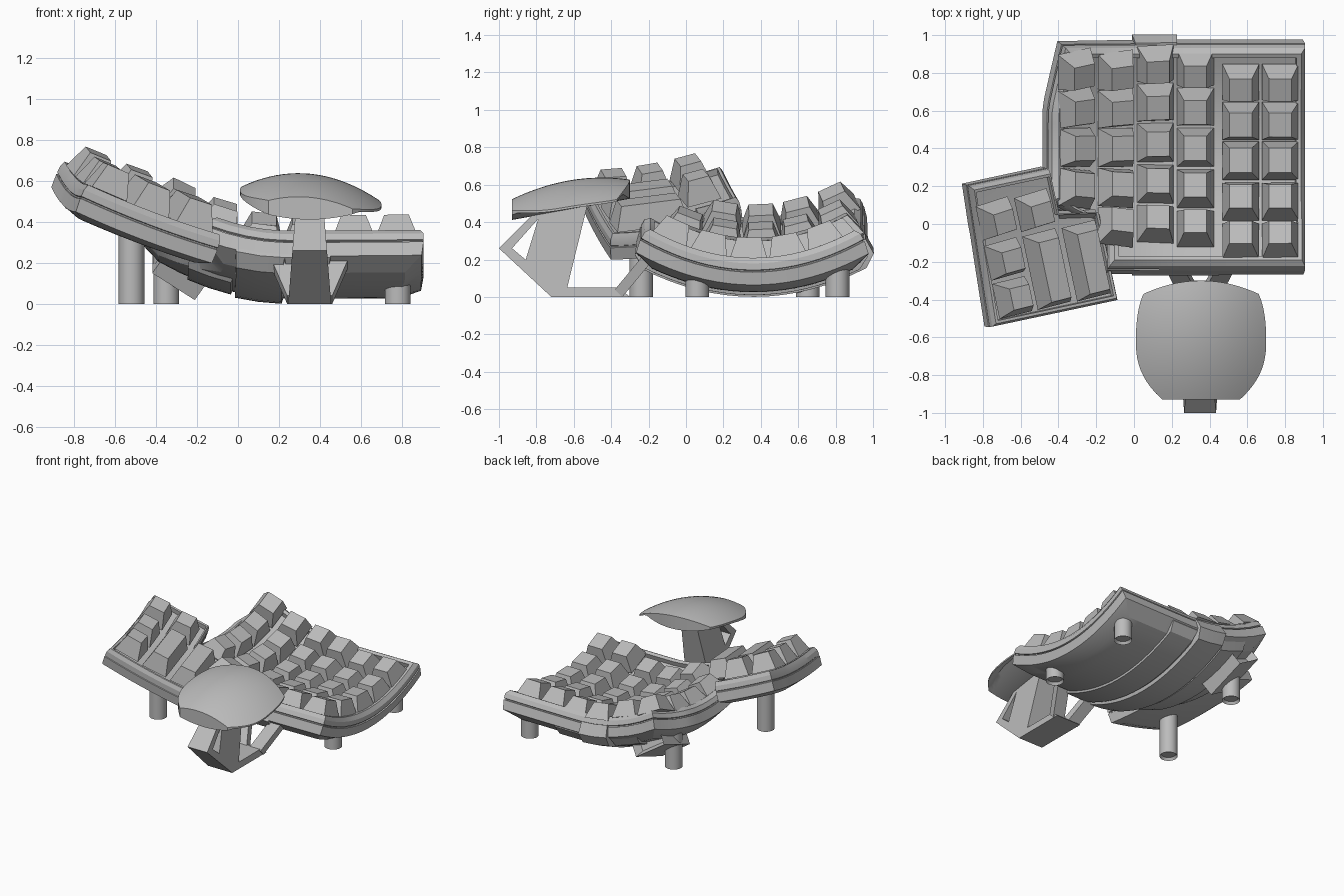
import bpy, bmesh, math
from mathutils import Vector, Matrix

if "Cube" in bpy.data.objects:
    bpy.data.objects.remove(bpy.data.objects["Cube"])

GREY = (0.5, 0.5, 0.5, 1)
mat = bpy.data.materials.new("plain grey")
mat.use_nodes = True
mat.diffuse_color = GREY
mat.node_tree.nodes["Principled BSDF"].inputs["Base Color"].default_value = GREY


def finish(name, bm, smooth=None):
    bmesh.ops.recalc_face_normals(bm, faces=bm.faces[:])
    me = bpy.data.meshes.new(name)
    bm.to_mesh(me)
    bm.free()
    me.materials.append(mat)
    ob = bpy.data.objects.new(name, me)
    bpy.context.collection.objects.link(ob)
    if smooth:
        bpy.context.view_layer.objects.active = ob
        ob.select_set(True)
        bpy.ops.object.shade_smooth_by_angle(angle=math.radians(smooth))
        ob.select_set(False)


# Curved surfaces that carry the keys
def well(x, y):
    tent = 0.52 if x < 0.25 else 0.01
    return 0.2 + 0.5 * (y - 0.36) ** 2 + tent * (x - 0.25) ** 2


CENTRE, YAW = Vector((-0.49, -0.11)), math.radians(12)


def to_thumb(x, y):
    d = Vector((x, y)) - CENTRE
    c, s = math.cos(YAW), math.sin(YAW)
    return d.x * c + d.y * s, d.y * c - d.x * s


def from_thumb(p, q):
    c, s = math.cos(YAW), math.sin(YAW)
    return CENTRE.x + p * c - q * s, CENTRE.y + p * s + q * c


def thumb(x, y):
    p, q = to_thumb(x, y)
    return 0.48 - 0.37 * p + 0.12 * p * p + 0.22 * q * q + 0.18 * q


def normal(surf, x, y, e=0.01):
    return Vector((surf(x - e, y) - surf(x + e, y),
                   surf(x, y - e) - surf(x, y + e), 2 * e)).normalized()


# Outlines map u, v in -1..1 to the plan
def lerp(a, b, t):
    return a + (b - a) * (t + 1) / 2


def well_outline(u, v):
    y = lerp(-0.21, 0.92, v)
    t = min(max((y + 0.02) / 0.14, 0), 1)
    left = -0.12 - 0.3 * t + 0.22 * max(y - 0.6, 0)
    return lerp(left, 0.905, u), y


def thumb_outline(u, v):
    right = 0.34 if v < 0.3 else 0.13
    return from_thumb(lerp(-0.315 + 0.02 * v, right, u), 0.37 * v)


def shell(name, outline, surf, loops, nu, nv):
    """Closed shell: inner grid, rings of (scale, offset), underside grid."""
    bm = bmesh.new()

    def vert(i, j, scale, off):
        x, y = outline(scale * (2 * i / nu - 1), scale * (2 * j / nv - 1))
        return bm.verts.new(Vector((x, y, surf(x, y))) + normal(surf, x, y) * off)

    edge = ([(i, 0) for i in range(nu)] + [(nu, j) for j in range(nv)]
            + [(i, nv) for i in range(nu, 0, -1)] + [(0, j) for j in range(nv, 0, -1)])
    rings = []
    for k, (scale, off) in enumerate(loops):
        if k in (0, len(loops) - 1):
            g = {(i, j): vert(i, j, scale, off) for i in range(nu + 1) for j in range(nv + 1)}
            for i in range(nu):
                for j in range(nv):
                    bm.faces.new((g[i, j], g[i + 1, j], g[i + 1, j + 1], g[i, j + 1]))
            rings.append([g[e] for e in edge])
        else:
            rings.append([vert(*e, scale, off) for e in edge])
    for a, b in zip(rings, rings[1:]):
        for k in range(len(edge)):
            m = (k + 1) % len(edge)
            bm.faces.new((a[k], a[m], b[m], b[k]))
    finish(name, bm, 20)


RIM = [(0.92, -0.03), (0.93, 0.005), (0.97, 0.005), (1, -0.025), (1, -0.06),
       (0.985, -0.063), (0.985, -0.069), (1, -0.072), (0.98, -0.14)]
shell("main_case", well_outline, well, RIM + [(0.82, -0.175)], 12, 20)
shell("thumb_case", thumb_outline, thumb, RIM + [(0.8, -0.16)], 10, 20)

# Stepped strips under the key columns
for name, x0, x1, y0, y1, depth in (("inner_hull", -0.18, 0.02, 0, 0.88, 0.19),
                                    ("middle_hull", 0.02, 0.23, -0.2, 0.93, 0.2),
                                    ("ring_hull", 0.23, 0.45, -0.2, 0.9, 0.19)):
    shell(name, lambda u, v: (lerp(x0, x1, u), lerp(y0, y1, v)), well,
          [(0.9, -0.05), (1, -0.06), (1, -0.15), (0.9, -depth)], 2, 16)


# Tapered keycaps standing on the surfaces
def keycap(name, surf, x, y, w, d, yaw=0.0, lift=-0.02, h=0.12):
    bm = bmesh.new()
    bmesh.ops.create_cube(bm, size=1)
    for v in bm.verts:
        top = v.co.z > 0
        inset = 0.075 if top else 0
        v.co = Vector((v.co.x * (w - inset), v.co.y * (d - inset), h if top else 0))
    n = normal(surf, x, y)
    ax = Vector((math.cos(yaw), math.sin(yaw), 0))
    ax = (ax - n * ax.dot(n)).normalized()
    rot = Matrix((ax, n.cross(ax), n)).transposed().to_4x4()
    base = Vector((x, y, surf(x, y))) + n * lift
    bm.transform(Matrix.Translation(base) @ rot)
    finish(name, bm)


columns = [(-0.315, 0.01, 4, -0.005), (-0.1, 0.01, 5, 0.005), (0.115, 0.035, 5, -0.02),
           (0.325, 0.01, 5, -0.02), (0.565, -0.06, 5, -0.005), (0.775, -0.06, 5, -0.005)]
for c, (x, shift, count, lift) in enumerate(columns):
    for r in range(count):
        y = (0.81, 0.605, 0.395, 0.18, -0.03)[r] + shift
        keycap(f"key_{c + 1}_{r + 1}", well, x, y, 0.195, 0.205, lift=lift)

thumb_keys = [(-0.215, 0.19, 0.19), (-0.215, -0.03, 0.19), (-0.215, -0.24, 0.19),
              (-0.005, 0.19, 0.19), (-0.005, -0.13, 0.4), (0.21, -0.13, 0.4)]
for k, (p, q, d) in enumerate(thumb_keys):
    keycap(f"thumb_key_{k + 1}", thumb, *from_thumb(p, q), 0.19, d, YAW, 0.01, 0.13)


# Round legs with a recessed foot
def leg(name, x, y, top):
    bm = bmesh.new()
    bmesh.ops.create_cone(bm, cap_ends=True, segments=32, radius1=0.063, radius2=0.063,
                          depth=top, matrix=Matrix.Translation((x, y, top / 2)))
    foot = [f for f in bm.faces if f.normal.z < -0.9]
    bmesh.ops.inset_region(bm, faces=foot, thickness=0.012)
    bmesh.ops.translate(bm, verts=foot[0].verts[:], vec=(0, 0, 0.02))
    finish(name, bm, 30)


leg("thumb_leg", -0.52, -0.24, 0.4)
leg("back_inner_leg", -0.35, 0.65, 0.3)
leg("back_outer_leg", 0.78, 0.81, 0.2)
leg("front_outer_leg", 0.78, 0.06, 0.13)

# Tilted socket housing with a recessed opening at the back
bm = bmesh.new()
bmesh.ops.create_cube(bm, size=1)
bm.normal_update()
back = [f for f in bm.faces if f.normal.y > 0.9]
bmesh.ops.transform(bm, verts=bm.verts[:], matrix=Matrix.Diagonal((0.25, 0.34, 0.16, 1)))
bmesh.ops.inset_region(bm, faces=back, thickness=0.045)
bmesh.ops.translate(bm, verts=back[0].verts[:], vec=(0, -0.06, 0))
bm.transform(Matrix.Translation((-0.27, 0.71, 0.205)) @ Matrix.Rotation(math.radians(20), 4, 'X')
             @ Matrix.Rotation(math.radians(34), 4, 'Y'))
finish("socket_housing", bm)


# Palm rest: thin-edged dome
def palm_point(u, v, under):
    y = lerp(-0.93, -0.3, v) - 0.07 * u * u * max(v, 0) ** 2
    half = 0.345 - 0.14 * max(-v, 0) ** 2.5 - 0.04 * max(v, 0) ** 2
    x = 0.355 + half * u
    z = 0.637 - 0.85 * (x - 0.33) ** 2 - 0.5 * (y + 0.45) ** 2 - 0.06 * (x - 0.33)
    if under:
        z = min(z - 0.012, 0.41 + 0.18 * (y + 0.94) + 0.6 * (x - 0.35) ** 2)
    return x, y, z


bm = bmesh.new()
N = 20
sheets = []
for under in (False, True):
    g = [[bm.verts.new(palm_point(2 * i / N - 1, 2 * j / N - 1, under))
          for j in range(N + 1)] for i in range(N + 1)]
    for i in range(N):
        for j in range(N):
            bm.faces.new((g[i][j], g[i + 1][j], g[i + 1][j + 1], g[i][j + 1]))
    sheets.append(g)
a, b = sheets
for i in range(N):
    for j in (0, N):
        bm.faces.new((a[i][j], a[i + 1][j], b[i + 1][j], b[i][j]))
        bm.faces.new((a[j][i], a[j][i + 1], b[j][i + 1], b[j][i]))
finish("palm_rest", bm, 35)


# Folded support frame, extruded across from side profiles
def side_extrude(name, profile, x=0.35, w_low=0.105, w_high=0.07):
    bm = bmesh.new()
    sides = []
    for s in (-1, 1):
        sides.append([bm.verts.new((x + s * lerp(w_low, w_high, z / 0.22 - 1), y, z))
                      for y, z in profile])
        bm.faces.new(sides[-1])
    for k in range(len(profile)):
        m = (k + 1) % len(profile)
        bm.faces.new((sides[0][k], sides[0][m], sides[1][m], sides[1][k]))
    finish(name, bm)


side_extrude("support_strap", [(-0.82, 0.44), (-1, 0.26), (-0.72, 0), (-0.3, 0), (-0.36, 0.05),
                               (-0.68, 0.05), (-0.93, 0.26), (-0.77, 0.44)])
side_extrude("support_post", [(-0.78, 0.45), (-0.525, 0.5), (-0.64, 0.03),
                              (-0.72, 0.03), (-0.86, 0.19)])

# Two struts spreading from the frame to the case
for name, s in (("left_strut", 1), ("right_strut", -1)):
    bm = bmesh.new()
    ends = []
    for cx, y, z in ((0.06, -0.36, 0.02), (0.16, -0.17, 0.25)):
        ends.append([bm.verts.new((0.35 + s * (cx + dx), y + dy, z - dy))
                     for dx, dy in ((-0.05, -0.02), (0.05, -0.02), (0.05, 0.02), (-0.05, 0.02))])
        bm.faces.new(ends[-1])
    for k in range(4):
        m = (k + 1) % 4
        bm.faces.new((ends[0][k], ends[0][m], ends[1][m], ends[1][k]))
    finish(name, bm)
